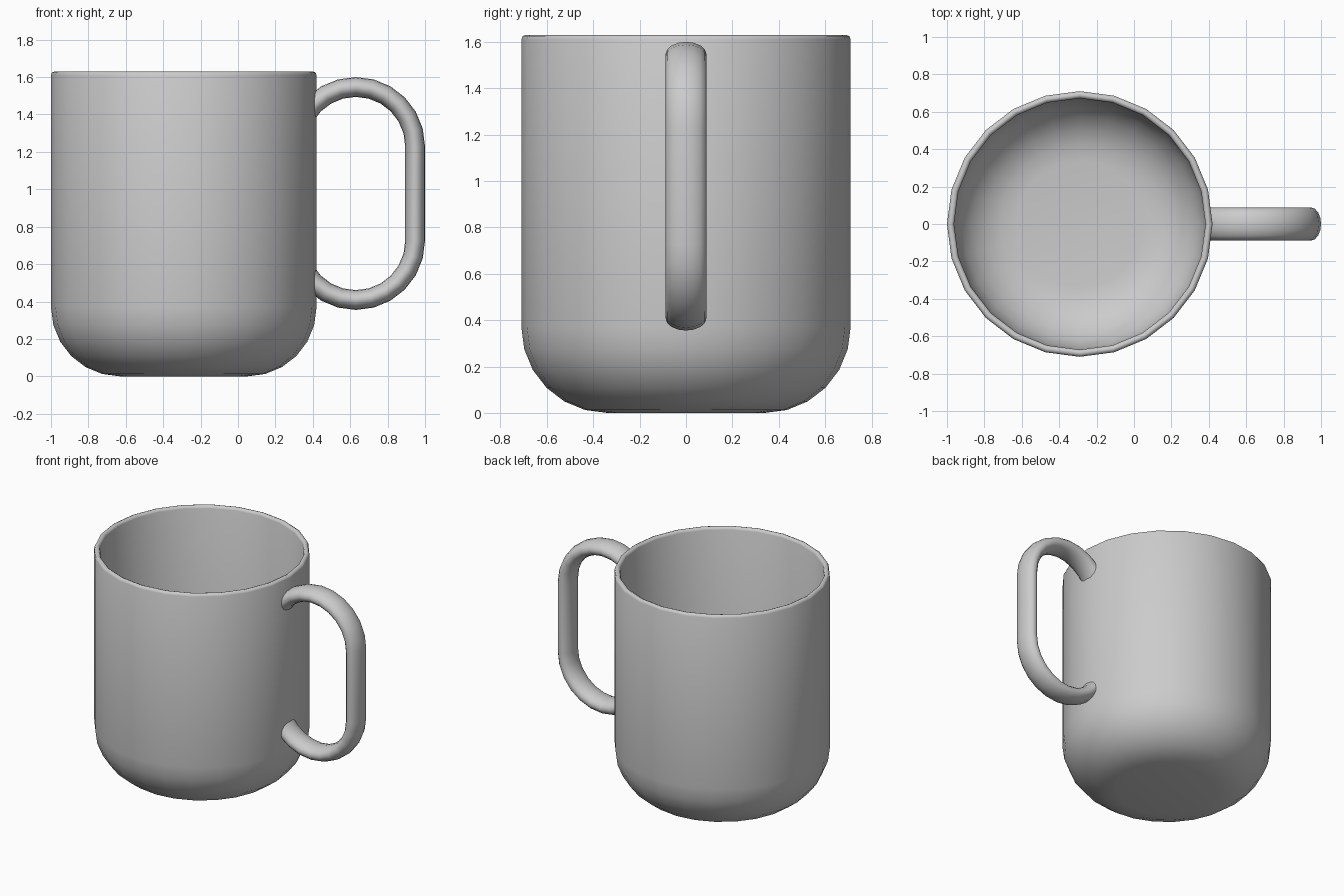
import bpy, bmesh, math
from mathutils import Vector

cube = bpy.data.objects.get("Cube")
if cube:
    bpy.data.objects.remove(cube)

ceramic = bpy.data.materials.new("grey ceramic")
ceramic.use_nodes = True
GREY = (0.6, 0.6, 0.6, 1)
ceramic.diffuse_color = GREY
ceramic.node_tree.nodes["Principled BSDF"].inputs["Base Color"].default_value = GREY

CX, R, H, WALL, SIDES = -0.29, 0.71, 1.63, 0.038, 24
FILLET = 0.37


def finish(bm, name, angle):
    bmesh.ops.recalc_face_normals(bm, faces=bm.faces)
    mesh = bpy.data.meshes.new(name)
    bm.to_mesh(mesh)
    bm.free()
    obj = bpy.data.objects.new(name, mesh)
    bpy.context.collection.objects.link(obj)
    mesh.materials.append(ceramic)
    bpy.ops.object.select_all(action="DESELECT")
    obj.select_set(True)
    bpy.context.view_layer.objects.active = obj
    bpy.ops.object.shade_smooth_by_angle(angle=math.radians(angle))
    return obj


def loft(bm, rings):
    for a, b in zip(rings, rings[1:]):
        for i in range(len(a)):
            j = (i + 1) % len(a)
            bm.faces.new((a[i], a[j], b[j], b[i]))
    bm.faces.new(rings[0])
    bm.faces.new(rings[-1])


def arc(cx, cz, r, start, end, steps):
    angles = [math.radians(start + (end - start) * i / steps) for i in range(steps + 1)]
    return [(cx + r * math.cos(a), cz + r * math.sin(a)) for a in angles]


# Mug body: outer wall, rounded rim and inner wall as one lathed profile
edge = WALL / 2
profile = arc(R - FILLET, FILLET, FILLET, -90, 0, 6)
profile += arc(R - edge, H - edge, edge, 0, 180, 4)
profile += arc(R - FILLET, FILLET, FILLET - WALL, 0, -90, 6)
bm = bmesh.new()
rings = []
for r, z in profile:
    turn = [math.tau * i / SIDES for i in range(SIDES)]
    rings.append([bm.verts.new((CX + r * math.cos(a), r * math.sin(a), z)) for a in turn])
loft(bm, rings)
finish(bm, "mug_body", 50)

# Handle: oval section swept along two arcs, trimmed inside the mug wall
BEND, THICK, WIDTH = 0.317, 0.053, 0.088
bm = bmesh.new()
rings = []
for cz, start, end in ((1.23, 165, 0), (0.725, 0, -165)):
    centre = Vector((0.63, 0, cz))
    for i in range(12):
        a = math.radians(start + (end - start) * i / 11)
        out = Vector((math.cos(a), 0, math.sin(a)))
        ring = []
        for k in range(16):
            t = math.tau * k / 16
            offset = out * (BEND + THICK * math.cos(t))
            ring.append(bm.verts.new(centre + offset + Vector((0, WIDTH * math.sin(t), 0))))
        rings.append(ring)
loft(bm, rings)
bmesh.ops.bisect_plane(bm, geom=bm.verts[:] + bm.edges[:] + bm.faces[:],
                       plane_co=(0.393, 0, 0), plane_no=(-1, 0, 0), clear_outer=True)
bmesh.ops.holes_fill(bm, edges=[e for e in bm.edges if e.is_boundary], sides=0)
finish(bm, "handle", 50)
